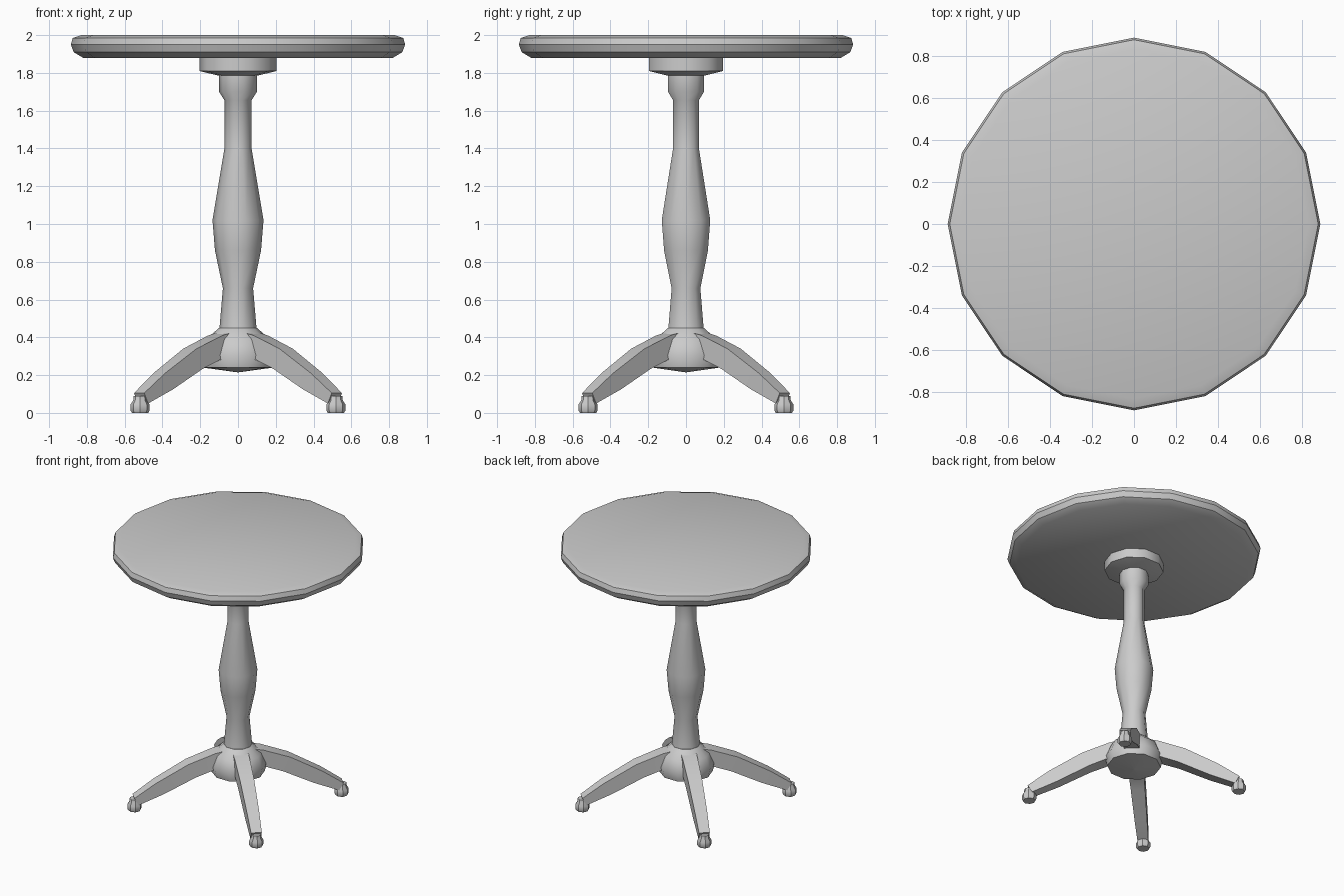
import bpy, bmesh, math
from mathutils import Vector

if "Cube" in bpy.data.objects:
    bpy.data.objects.remove(bpy.data.objects["Cube"])

grey = bpy.data.materials.new("light_grey")
grey.diffuse_color = (0.6, 0.6, 0.6, 1)
grey.use_nodes = True
grey.node_tree.nodes["Principled BSDF"].inputs["Base Color"].default_value = grey.diffuse_color


def finish(name, bm, angle):
    bmesh.ops.recalc_face_normals(bm, faces=bm.faces)
    me = bpy.data.meshes.new(name)
    bm.to_mesh(me)
    bm.free()
    me.materials.append(grey)
    ob = bpy.data.objects.new(name, me)
    bpy.context.collection.objects.link(ob)
    bpy.ops.object.select_all(action='DESELECT')
    ob.select_set(True)
    bpy.context.view_layer.objects.active = ob
    bpy.ops.object.shade_smooth_by_angle(angle=math.radians(angle))
    return ob


def loft(name, rings, angle):
    """Skin a list of equally long vertex rings and cap both ends."""
    bm = bmesh.new()
    rows = [[bm.verts.new(p) for p in ring] for ring in rings]
    n = len(rows[0])
    for a, b in zip(rows, rows[1:]):
        for i in range(n):
            j = (i + 1) % n
            bm.faces.new((a[i], a[j], b[j], b[i]))
    bm.faces.new(rows[0])
    bm.faces.new(rows[-1])
    return finish(name, bm, angle)


def turned(name, profile, sides, angle=40, centre=(0, 0)):
    """Lathe a (radius, height) profile."""
    rings = []
    for r, z in profile:
        rings.append([Vector((centre[0] + r * math.cos(math.tau * i / sides),
                              centre[1] + r * math.sin(math.tau * i / sides), z))
                      for i in range(sides)])
    return loft(name, rings, angle)


# Round top with a moulded edge
turned("table_top", [(0.82, 1.88), (0.87, 1.91), (0.885, 1.95),
                     (0.875, 1.985), (0.83, 2.0)], 16, 35)

# Mounting block under the top
turned("mounting_block", [(0.1, 1.785), (0.205, 1.81), (0.205, 1.885)], 10)

# Turned pedestal
turned("column", [(0.1, 0.43), (0.098, 0.45), (0.08, 0.66), (0.122, 0.86),
                  (0.135, 1.02), (0.072, 1.40), (0.072, 1.655),
                  (0.1, 1.70), (0.1, 1.79)], 10)

# Hub holding the legs, with a shallow pointed underside
turned("hub", [(0.005, 0.215), (0.187, 0.24), (0.203, 0.305),
               (0.17, 0.39), (0.1, 0.45)], 10)

# Curved legs: (top radius, top z, bottom radius, bottom z, half width)
SECTIONS = [(0.10, 0.425, 0.10, 0.29, 0.055), (0.17, 0.41, 0.19, 0.28, 0.053),
            (0.36, 0.34, 0.31, 0.235, 0.05), (0.59, 0.21, 0.53, 0.125, 0.044),
            (0.74, 0.105, 0.71, 0.05, 0.038)]
for k in range(4):
    a = math.radians(45 + 90 * k)
    out = Vector((math.cos(a), math.sin(a), 0))
    side = Vector((-out.y, out.x, 0))
    up = Vector((0, 0, 1))
    rings = []
    for rt, zt, rb, zb, w in SECTIONS:
        top, low = out * rt + up * zt, out * rb + up * zb
        rings.append([top + side * w, top - side * w, low - side * w, low + side * w])
    loft(f"leg_{k + 1}", rings, 25)
    # Small barrel foot
    c = out * 0.733
    turned(f"foot_{k + 1}", [(0.043, 0), (0.05, 0.012), (0.05, 0.045),
                             (0.036, 0.068), (0.034, 0.09)], 8, 30, (c.x, c.y))
